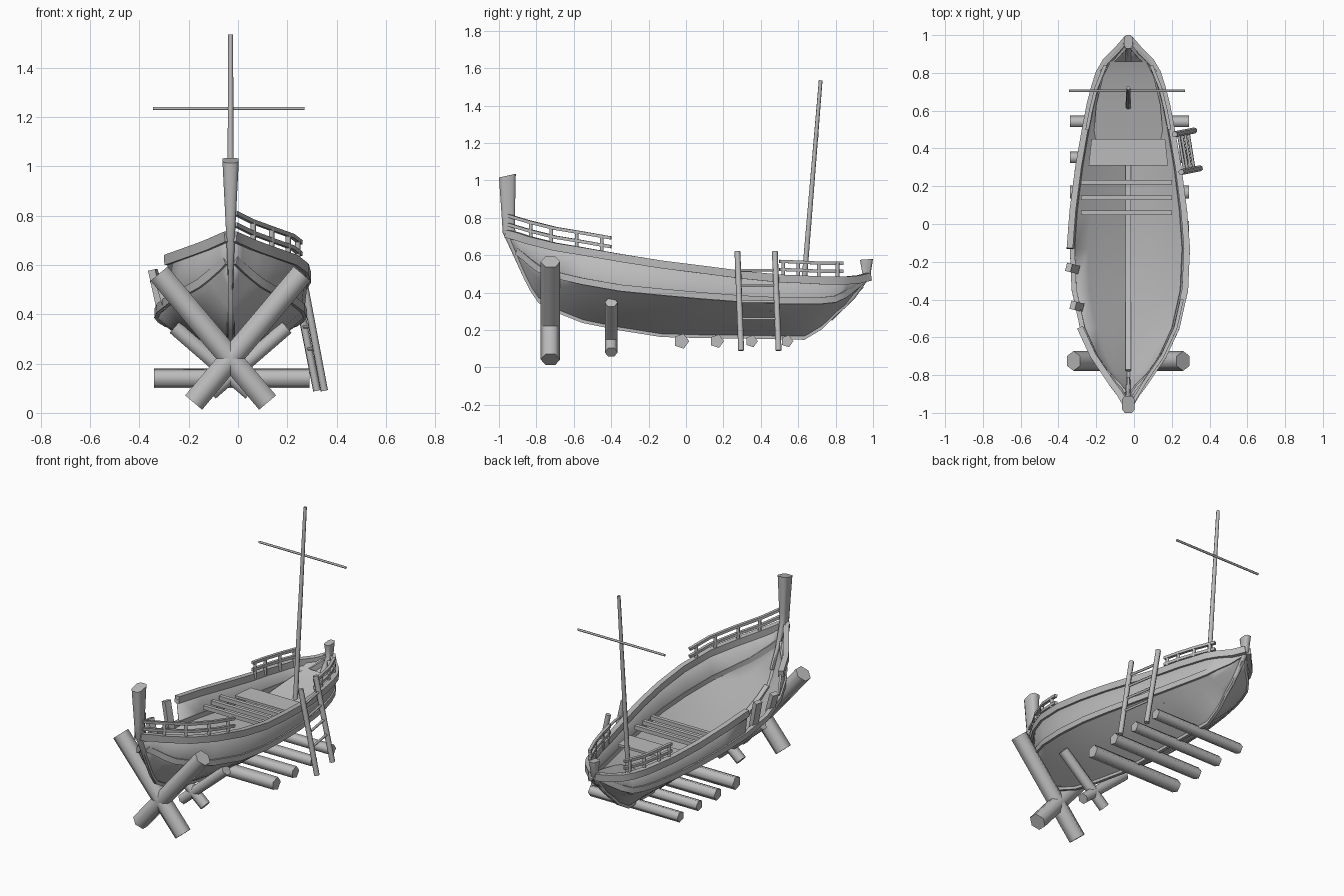
import bpy, bmesh, math
from mathutils import Vector

if "Cube" in bpy.data.objects:
    bpy.data.objects.remove(bpy.data.objects["Cube"])

grey = bpy.data.materials.new("weathered_grey")
grey.use_nodes = True
grey.diffuse_color = (0.5, 0.5, 0.5, 1)
grey.node_tree.nodes["Principled BSDF"].inputs["Base Color"].default_value = (0.5, 0.5, 0.5, 1)

CX = -0.03  # hull centreline

# Hull stations: y, half width, sheer height, chine height, keel height, y shift below the sheer
STATIONS = [
    (-.96, .010, .735, .605, .59, .06), (-.90, .045, .72, .575, .50, .04),
    (-.84, .09, .70, .54, .42, .02), (-.78, .13, .685, .51, .36, 0), (-.70, .185, .665, .48, .315, 0),
    (-.55, .255, .64, .445, .255, 0), (-.35, .30, .605, .41, .215, 0), (-.13, .31, .57, .388, .18, 0),
    (.07, .295, .545, .37, .175, 0), (.30, .265, .515, .352, .172, 0), (.50, .23, .495, .342, .168, 0),
    (.63, .205, .49, .34, .165, 0), (.72, .182, .485, .342, .22, 0), (.80, .157, .485, .35, .295, -.005),
    (.86, .122, .485, .375, .335, -.015), (.92, .062, .49, .41, .39, -.03), (.98, .010, .505, .45, .44, -.04)]
GAP = (-.55, -.13)  # broken stretch of the starboard upper planking


def station(y):
    """Half width, sheer, chine, keel and shift at any y."""
    for a, b in zip(STATIONS, STATIONS[1:]):
        if y <= b[0]:
            t = max(0, (y - a[0]) / (b[0] - a[0]))
            return [p + (q - p) * t for p, q in zip(a[1:], b[1:])]
    return list(STATIONS[-1][1:])


def chine_width(y):
    return station(y)[0] * (0.935 - 0.12 * abs(y) ** 4)


def make(name, verts, faces, angle=40):
    me = bpy.data.meshes.new(name)
    me.from_pydata([tuple(v) for v in verts], [], faces)
    bm = bmesh.new()
    bm.from_mesh(me)
    bmesh.ops.recalc_face_normals(bm, faces=bm.faces)
    bm.to_mesh(me)
    bm.free()
    me.shade_smooth()
    me.set_sharp_from_angle(angle=math.radians(angle))
    me.materials.append(grey)
    ob = bpy.data.objects.new(name, me)
    bpy.context.collection.objects.link(ob)
    return ob


def loft(name, rings, angle=40):
    """Skin closed rings and cap both ends."""
    n = len(rings[0])
    verts = [v for r in rings for v in r]
    faces = [(i * n + j, i * n + (j + 1) % n, (i + 1) * n + (j + 1) % n, (i + 1) * n + j)
             for i in range(len(rings) - 1) for j in range(n)]
    faces += [list(range(n)), list(range(len(verts) - n, len(verts)))]
    return make(name, verts, faces, angle)


def strip(name, pts, w, h):
    """Plank of rectangular section following a path."""
    pts = [Vector(p) for p in pts]
    rings = []
    for i, p in enumerate(pts):
        d = pts[min(i + 1, len(pts) - 1)] - pts[max(i - 1, 0)]
        side = Vector((d.y, -d.x, 0)).normalized() * w / 2
        up = side.cross(d).normalized() * h / 2
        rings.append([p - side - up, p + side - up, p + side + up, p - side + up])
    return loft(name, rings)


def log(name, a, b, r, sides=6, r2=None):
    a, b = Vector(a), Vector(b)
    q = (b - a).to_track_quat('Z', 'Y')
    ring = [Vector((math.cos(t), math.sin(t), 0)) for t in
            (math.tau * k / sides for k in range(sides))]
    return loft(name, [[p + q @ (v * s) for v in ring] for p, s in ((a, r), (b, r2 or r))], 75)


def post(name, levels):
    """Chamfered end post; each level is y front, y back, z front, z back, half width."""
    rings = []
    for a, b, za, zb, w in levels:
        ring = []
        for u, v in ((-.6, 0), (.6, 0), (1, .2), (1, .8), (.6, 1), (-.6, 1), (-1, .8), (-1, .2)):
            ring.append((CX + u * w, a + (b - a) * v, za + (zb - za) * v))
        rings.append(ring)
    return loft(name, rings, 65)


def slab(name, edges, h):
    """Board across the hull; each edge is y, half width, z."""
    return loft(name, [[(CX - w, y, z), (CX + w, y, z), (CX + w, y, z + h), (CX - w, y, z + h)]
                       for y, w, z in edges])


# Hull shell: V bottom, hard chine, upper planking
HALF = [(0, 0), (.25, .23), (.5, .47), (.75, .72), (1, 1)]
verts, faces = [], []
for y, hw, sheer, chine, keel, shift in STATIONS:
    cw = chine_width(y)
    half = [(f * cw, y + shift, keel + g * (chine - keel)) for f, g in HALF] + [(hw, y, sheer)]
    verts += [(CX - x, v, z) for x, v, z in half[:0:-1]] + [(CX + x, v, z) for x, v, z in half]
n = 2 * len(HALF) + 1
for i in range(len(STATIONS) - 1):
    for j in range(n - 1):
        if j == 0 and GAP[0] <= STATIONS[i][0] < GAP[1]:
            continue
        a = i * n + j
        faces.append((a, a + 1, a + n + 1, a + n))
hull = make("hull", verts, faces, 35)
mod = hull.modifiers.new("thickness", 'SOLIDIFY')
mod.thickness, mod.offset = 0.014, 0

# Gunwales and wales
ys = [s[0] for s in STATIONS]


def sheer_line(s, ylist):
    return [(CX + s * station(y)[0], y, station(y)[1] - .02) for y in ylist]


strip("left_gunwale", sheer_line(1, ys), .033, .042)
strip("right_gunwale_front", sheer_line(-1, [y for y in ys if y <= GAP[0]]), .033, .042)
strip("right_gunwale_rear", sheer_line(-1, [y for y in ys if y >= GAP[1]]), .033, .042)
for s, side in ((1, "left"), (-1, "right")):
    strip(side + "_wale", [(CX + s * (chine_width(y) + .007), y + station(y)[4], station(y)[2] + .015)
                           for y in ys], .026, .035)

# Broken rib stumps
for y, top in ((-.23, .58), (-.43, .55)):
    x = CX - chine_width(y)
    strip("rib_stump", [(x + .01, y - .01, station(y)[2]), (x - .03, y, top)], .045, .03)

# Keel outside, keelson inside
strip("keel", [(CX, y + station(y)[4], station(y)[3] - .003) for y in ys], .02, .03)
strip("keelson", [(CX, y, station(y)[3] + .022) for y in ys if -.8 < y < .55], .03, .035)

# End posts
post("bow_post", [(-.86, -.81, .46, .48, .010), (-.915, -.87, .58, .60, .012),
                  (-.98, -.915, .72, .74, .018), (-.985, -.915, .80, .81, .022),
                  (-1.0, -.91, 1.015, 1.035, .033)])
post("stern_post", [(.78, .75, .25, .28, .010), (.90, .86, .365, .39, .013),
                    (.985, .945, .485, .49, .018), (1.0, .93, .58, .575, .022)])

# Rear bench, sloped stern floor and thwarts
slab("rear_bench", [(.31, .21, .42), (.45, .195, .42)], .015)
slab("stern_floor", [(.45, .185, .30), (.63, .17, .345), (.78, .135, .385), (.86, .095, .42)], .01)
for y in (.06, .14, .22):
    strip("thwart", [(-.28, y, .447), (.20, y, .447)], .024, .025)


# Railings
def railing(name, s, ylist, posts, inset, lift):
    def pt(y, h):
        return (CX + s * max(station(y)[0] - inset, .02), y, station(y)[1] + h)
    for h in (lift, lift * .4):
        strip(name + "_rail", [pt(y, h) for y in ylist], .018, .017)
    for y in posts:
        log(name + "_post", pt(y, -.03), pt(y, lift), .011)


railing("bow", 1, (-.95, -.84, -.70, -.55, -.40), (-.83, -.72, -.585, -.45), .005, .078)
for s, side in ((1, "left"), (-1, "right")):
    railing(side + "_stern", s, (.50, .60, .72, .84), (.52, .60, .71, .81), .012, .072)

# Mast and yard
log("mast", (CX, .622, .345), (CX, .72, 1.535), .015, 8, .010)
log("yard", (-.345, .705, 1.235), (.27, .705, 1.235), .007)

# Ladder
stiles = [(Vector((.35, .295, .09)), Vector((.25, .275, .62))),
          (Vector((.32, .495, .09)), Vector((.215, .475, .62)))]
for a, b in stiles:
    log("ladder_stile", a, b, .016)
for z in (.26, .35, .44, .52):
    t = (z - .09) / .53
    log("ladder_rung", *[a.lerp(b, t) for a, b in stiles], .008)

# Crossed support logs and ground rollers
for s in (1, -1):
    log("large_cross_log", (CX + s * .15, -.725, .042), (CX - s * .29, -.725, .565), .052)
    log("small_cross_log", (CX + s * .08, -.40, .08), (CX - s * .228, -.40, .347), .034)
for y, r in ((-.025, .042), (.165, .038), (.35, .034), (.54, .034)):
    log("roller_log", (-.34, y, .14), (.29, y, .14), r, 5)
